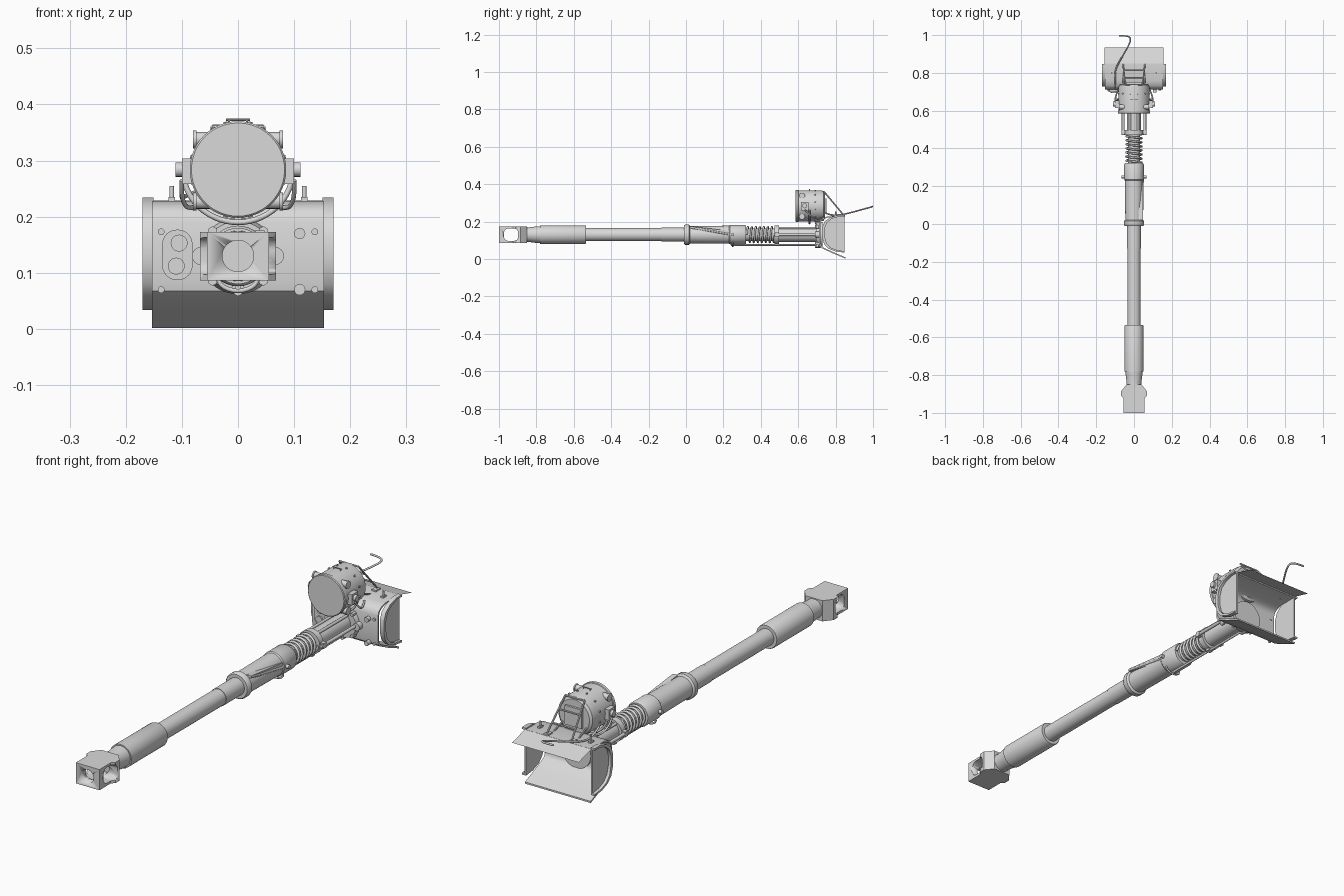
import bpy, bmesh, math
from mathutils import Vector

if "Cube" in bpy.data.objects:
    bpy.data.objects.remove(bpy.data.objects["Cube"])

AX = 0.13  # height of the gun axis
grey = bpy.data.materials.new("plain grey")
grey.diffuse_color = (0.7, 0.7, 0.7, 1)
grey.use_nodes = True
grey.node_tree.nodes["Principled BSDF"].inputs["Base Color"].default_value = grey.diffuse_color


def finish(name, bm, smooth=True):
    bmesh.ops.recalc_face_normals(bm, faces=bm.faces)
    me = bpy.data.meshes.new(name)
    bm.to_mesh(me)
    bm.free()
    ob = bpy.data.objects.new(name, me)
    bpy.context.collection.objects.link(ob)
    me.materials.append(grey)
    if smooth:
        bpy.ops.object.select_all(action='DESELECT')
        ob.select_set(True)
        bpy.context.view_layer.objects.active = ob
        bpy.ops.object.shade_smooth_by_angle(angle=math.radians(35))
    return ob


def lathe(name, prof, z=AX, n=40):
    """Solid of revolution along y from (y, radius) pairs."""
    bm = bmesh.new()
    rings = [[bm.verts.new((r * math.cos(2 * math.pi * i / n), y, z + r * math.sin(2 * math.pi * i / n)))
              for i in range(n)] for y, r in prof]
    for a, b in zip(rings, rings[1:]):
        for i in range(n):
            bm.faces.new((a[i], a[(i + 1) % n], b[(i + 1) % n], b[i]))
    bm.faces.new(rings[0])
    bm.faces.new(rings[-1])
    return finish(name, bm)


def rod(name, a, b, r, r2=None, n=16):
    a, b = Vector(a), Vector(b)
    bm = bmesh.new()
    bmesh.ops.create_cone(bm, cap_ends=True, segments=n, radius1=r, radius2=r if r2 is None else r2,
                          depth=(b - a).length)
    bm.transform((b - a).to_track_quat('Z', 'Y').to_matrix().to_4x4())
    bmesh.ops.translate(bm, vec=(a + b) / 2, verts=bm.verts)
    return finish(name, bm)


def box(name, c, s):
    bm = bmesh.new()
    bmesh.ops.create_cube(bm, size=1)
    bmesh.ops.scale(bm, vec=s, verts=bm.verts)
    bmesh.ops.translate(bm, vec=c, verts=bm.verts)
    return finish(name, bm, False)


def prism(name, pts, axis, lo, hi):
    """Extrude a closed 2D outline along an axis (0 x: y,z  1 y: x,z  2 z: x,y)."""
    def place(p, h):
        q = list(p)
        q.insert(axis, h)
        return q
    bm = bmesh.new()
    a = [bm.verts.new(place(p, lo)) for p in pts]
    b = [bm.verts.new(place(p, hi)) for p in pts]
    bm.faces.new(a)
    bm.faces.new(b)
    for i in range(len(a)):
        j = (i + 1) % len(a)
        bm.faces.new((a[i], a[j], b[j], b[i]))
    return finish(name, bm)


def tube(name, pts, r, kind='POLY', res=2):
    cu = bpy.data.curves.new(name, 'CURVE')
    cu.dimensions = '3D'
    cu.bevel_depth, cu.bevel_resolution, cu.use_fill_caps = r, res, True
    sp = cu.splines.new(kind)
    sp.points.add(len(pts) - 1)
    for p, q in zip(sp.points, pts):
        p.co = (*q, 1)
    if kind == 'NURBS':
        sp.use_endpoint_u, sp.order_u, sp.resolution_u = True, 3, 6
    cu.materials.append(grey)
    ob = bpy.data.objects.new(name, cu)
    bpy.context.collection.objects.link(ob)


def cut(ob, cutter):
    m = ob.modifiers.new("cut", 'BOOLEAN')
    m.operation, m.solver, m.object = 'DIFFERENCE', 'EXACT', cutter
    bpy.context.view_layer.objects.active = ob
    bpy.ops.object.modifier_apply(modifier=m.name)
    bpy.data.objects.remove(cutter)


def rounded(cx, cy, w, h, r, n=6):
    return [(cx + sx * (w / 2 - r) + r * math.cos(t), cy + sy * (h / 2 - r) + r * math.sin(t))
            for k, (sx, sy) in enumerate(((1, 1), (-1, 1), (-1, -1), (1, -1)))
            for t in [math.pi / 2 * (k + i / n) for i in range(n + 1)]]


# Muzzle brake: flared block with side ports and a bore
half = [(0.055, -1), (0.055, -0.925), (0.068, -0.91), (0.068, -0.885), (0.04, -0.85)]
brake = prism("muzzle_brake", half + [(-x, y) for x, y in reversed(half)], 2, 0.086, 0.173)
cut(brake, prism("port_cutter", rounded(-0.935, AX, 0.075, 0.066, 0.022), 0, -0.1, 0.1))
cut(brake, rod("bore_cutter", (0, -1.05, AX), (0, -0.88, AX), 0.028, n=32))

# Barrel, evacuator sleeve and neck
lathe("barrel", [(-0.875, 0.042), (-0.84, 0.039), (-0.8, 0.044), (-0.78, 0.045), (-0.78, 0.05),
                 (-0.54, 0.05), (-0.535, 0.048), (-0.535, 0.035), (-0.13, 0.035), (-0.13, 0.037), (0.02, 0.037)])
# Recoil cover with front ring
lathe("recoil_cover", [(-0.01, 0.042), (-0.01, 0.05), (-0.004, 0.054), (0.016, 0.054), (0.022, 0.046),
                       (0.23, 0.048), (0.235, 0.052), (0.315, 0.052), (0.322, 0.048), (0.322, 0.03)])
prism("side_fairing", [(0.02, 0.165), (0.02, 0.175), (0.24, 0.15), (0.24, 0.115)], 0, 0.025, 0.047)
rod("fairing_rib", (0.043, 0.02, 0.17), (0.047, 0.24, 0.13), 0.005)
for s in (-1, 1):
    rod("cover_lug", (s * 0.045, 0.25, AX), (s * 0.065, 0.25, AX), 0.008)
tube("cover_loop", [(0.0 + 0.035 * math.cos(t), 0.25, 0.09 + 0.022 * math.sin(t))
                    for t in [math.pi + math.pi * i / 12 for i in range(13)]], 0.004)

# Recoil spring over the inner tube
lathe("inner_tube", [(0.31, 0.033), (0.48, 0.033), (0.48, 0.038), (0.73, 0.038)])
tube("recoil_spring", [(0.041 * math.cos(t), 0.325 + 0.15 * t / (14 * math.pi), AX + 0.041 * math.sin(t))
                       for t in [math.pi / 10 * i for i in range(141)]], 0.0055, res=1)
lathe("spring_collar", [(0.472, 0.03), (0.472, 0.05), (0.498, 0.05), (0.498, 0.03)])
box("collar_bar", (0, 0.487, AX), (0.13, 0.02, 0.022))
for s in (-1, 1):
    rod("guide_rod", (s * 0.058, 0.47, AX), (s * 0.058, 0.72, AX), 0.007)
    lathe_ear = rod("guide_socket", (s * 0.066, 0.69, AX), (s * 0.066, 0.72, AX), 0.016)
    rod("upper_rod", (s * 0.022, 0.49, AX + 0.036), (s * 0.022, 0.72, AX + 0.036), 0.006)
rod("lower_rod", (0, 0.24, 0.075), (0, 0.72, 0.075), 0.005)
box("lower_rod_bracket", (0, 0.485, 0.082), (0.022, 0.02, 0.022))
lathe("mantlet_collar", [(0.695, 0.045), (0.695, 0.062), (0.712, 0.068), (0.73, 0.068)])
for i in range(8):
    t = math.pi / 4 * i
    x, z = 0.064 * math.cos(t), AX + 0.064 * math.sin(t)
    rod("collar_bolt", (x, 0.69, z), (x, 0.72, z), 0.008, n=6)

# Mantlet: open-backed curved shield
outer = [(0.852, 0.002), (0.78, 0.032), (0.726, 0.058), (0.715, 0.068), (0.712, 0.085), (0.712, 0.19),
         (0.718, 0.208), (0.732, 0.22), (0.76, 0.228), (0.85, 0.229)]
inner = [(0.85, 0.223), (0.762, 0.222), (0.736, 0.214), (0.724, 0.204), (0.719, 0.19), (0.719, 0.085),
         (0.722, 0.072), (0.73, 0.064), (0.782, 0.039), (0.852, 0.009)]
prism("mantlet_shield", outer + inner, 0, -0.153, 0.153)
# Thin rear rain flap
bm = bmesh.new()
bm.faces.new([bm.verts.new(p) for p in ((-0.155, 0.848, 0.229), (0.155, 0.848, 0.229),
                                        (0.155, 0.935, 0.205), (-0.155, 0.935, 0.205))])
finish("rear_flap", bm, False)
# Curved end plates
arc = [(0.848, 0.034), (0.8, 0.04), (0.762, 0.055), (0.738, 0.08), (0.727, 0.12), (0.727, 0.165),
       (0.74, 0.2), (0.77, 0.222), (0.81, 0.234), (0.848, 0.234)]
for s in (-1, 1):
    prism("end_plate", arc, 0, s * 0.151, s * 0.158)
    rim = [(0.85 + (y - 0.85) * 0.88, 0.132 + (z - 0.132) * 0.92) for y, z in arc]
    prism("end_rim", arc + rim[::-1], 0, s * 0.157, s * 0.17)
    # Lifting posts and small bolts
    rod("lifting_post", (s * 0.118, 0.8, 0.222), (s * 0.118, 0.8, 0.255), 0.004)
    box("post_foot", (s * 0.118, 0.8, 0.231), (0.012, 0.022, 0.008))
    for z in (0.07, 0.173):
        rod("small_bolt", (s * 0.137, 0.706, z), (s * 0.137, 0.72, z), 0.006)
for z in (0.07, 0.17):
    rod("large_bolt", (0.11, 0.695, z), (0.11, 0.716, z), 0.01)
# Sight opening plate
prism("sight_plate", rounded(-0.108, 0.132, 0.054, 0.09, 0.026), 1, 0.7, 0.716)
for x, z in ((-0.105, 0.153), (-0.11, 0.112)):
    rod("sight_port", (x, 0.694, z), (x, 0.702, z), 0.015, n=24)

# Searchlight drum
LZ = 0.284
lathe("searchlight", [(0.585, 0.083), (0.588, 0.086), (0.6, 0.086), (0.602, 0.083), (0.715, 0.083),
                      (0.735, 0.08), (0.742, 0.07)], LZ, 48)
box("light_rear_panel", (0, 0.745, LZ), (0.08, 0.012, 0.08))
for s in (-1, 1):
    box("light_lug", (s * 0.09, 0.635, LZ - 0.003), (0.02, 0.04, 0.045))
    rod("light_pivot", (s * 0.085, 0.635, LZ), (s * 0.111, 0.635, LZ), 0.013)
    for dz in (-0.057, 0.054):
        rod("light_knob", (s * 0.045, 0.62, LZ + dz), (s * 0.08, 0.62, LZ + dz), 0.013)
        rod("light_knob_cap", (s * 0.074, 0.62, LZ + dz), (s * 0.08, 0.62, LZ + dz), 0.016)
    # Rear ladder frame supporting the light
    rod("frame_post", (s * 0.045, 0.738, 0.36), (s * 0.058, 0.845, 0.232), 0.004, n=8)
    rod("frame_strut", (s * 0.055, 0.735, 0.25), (s * 0.058, 0.8, 0.226), 0.004, n=8)
    box("frame_foot", (s * 0.058, 0.835, 0.231), (0.02, 0.03, 0.008))
    rod("top_handle_post", (s * 0.016, 0.66, 0.36), (s * 0.016, 0.66, 0.373), 0.002, n=8)
    tube("light_cable", [(s * 0.1, 0.635, 0.265), (s * 0.102, 0.66, 0.23), (s * 0.085, 0.71, 0.21),
                         (s * 0.07, 0.74, 0.224)], 0.004, 'NURBS')
for k in (0, 0.35, 0.7):
    y, z, w = 0.738 + 0.107 * k, 0.36 - 0.128 * k, 0.045 + 0.013 * k
    rod("frame_rung", (-w, y, z), (w, y, z), 0.004, n=8)
rod("top_handle", (-0.021, 0.66, 0.373), (0.021, 0.66, 0.373), 0.002, n=8)
# Band bolts around the drum
for i in range(12):
    t = math.pi / 6 * (i + 0.5)
    d = Vector((math.cos(t), 0, math.sin(t)))
    c = Vector((0, 0.69, LZ))
    rod("drum_bolt", c + d * 0.078, c + d * 0.088, 0.004, n=8)
# Yoke under the light
tube("light_yoke", [(0.098 * math.cos(t), 0.66, LZ + 0.094 * math.sin(t))
                    for t in [math.pi + math.pi * (0.08 + 0.84 * i / 24) for i in range(25)]], 0.005)

# Hooked rod running out behind
tube("hook_rod", [(-0.1, 0.72, 0.26), (-0.1, 0.76, 0.235), (-0.1, 0.82, 0.234), (-0.06, 0.89, 0.25),
                  (-0.025, 0.95, 0.267), (-0.015, 0.985, 0.276), (-0.04, 0.997, 0.28), (-0.08, 0.996, 0.281)],
     0.004, 'NURBS')
